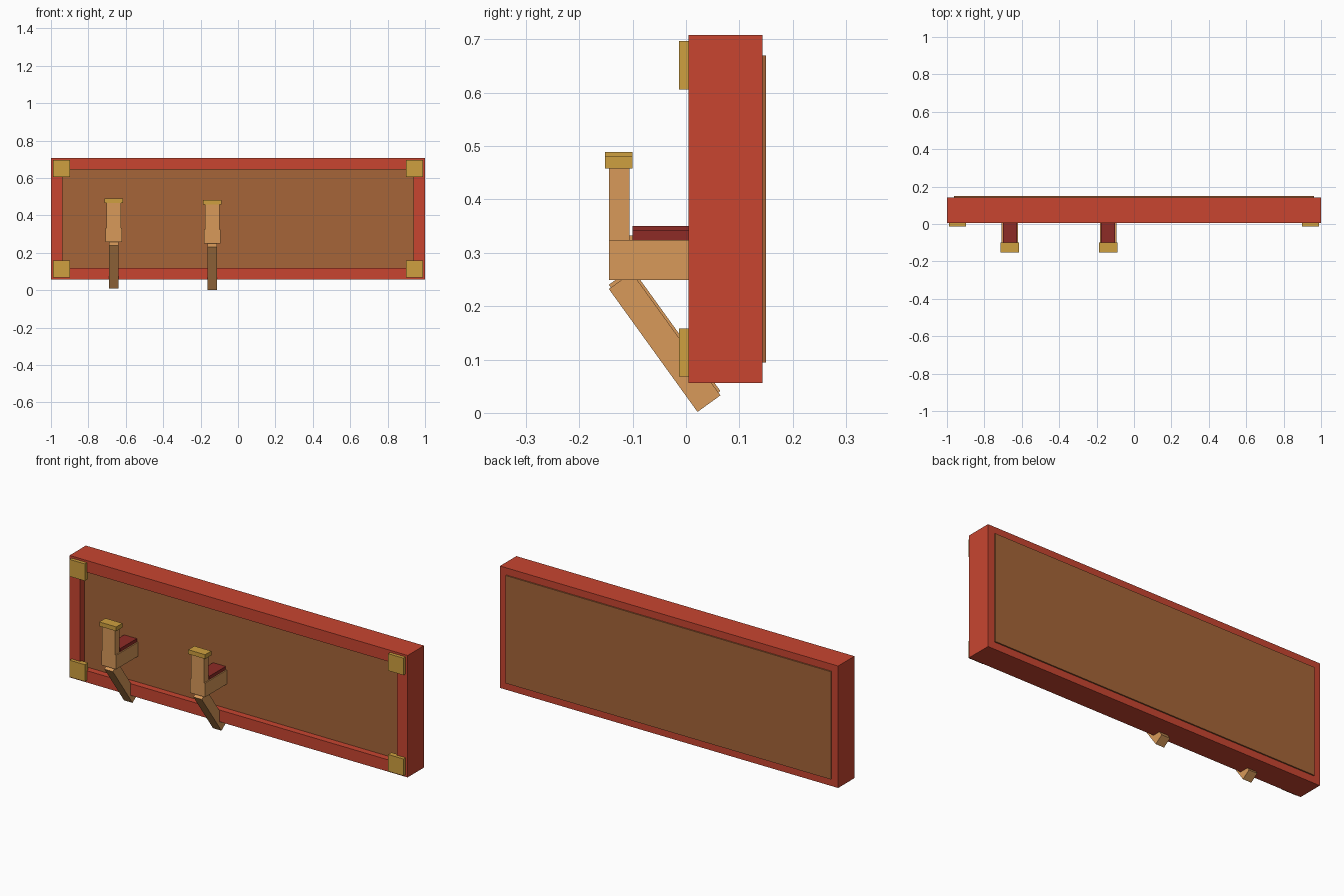
import bpy
from math import radians

if "Cube" in bpy.data.objects:
    bpy.data.objects.remove(bpy.data.objects["Cube"])


def material(name, rgb):
    m = bpy.data.materials.new(name)
    m.diffuse_color = (*rgb, 1)
    m.use_nodes = True
    m.node_tree.nodes["Principled BSDF"].inputs["Base Color"].default_value = m.diffuse_color
    return m


RED = material("red_paint", (0.58, 0.06, 0.03))
PANEL = material("panel_wood", (0.38, 0.13, 0.04))
WOOD = material("light_wood", (0.69, 0.32, 0.10))
GOLD = material("brass", (0.62, 0.35, 0.05))
PAD = material("dark_red_pad", (0.27, 0.024, 0.019))


def box(name, x, y, z, mat, tilt=0):
    """Box from (min, max) ranges, tilted about the x axis through its centre."""
    ranges = (x, y, z)
    bpy.ops.mesh.primitive_cube_add(size=1, location=[(a + b) / 2 for a, b in ranges])
    ob = bpy.context.object
    ob.name = name
    ob.scale = [b - a for a, b in ranges]
    bpy.ops.object.transform_apply(location=False, rotation=False, scale=True)
    ob.rotation_euler.x = tilt
    ob.data.materials.append(mat)
    return ob


# Frame: full-length rails with stiles between them
FRAME_Y = (0.005, 0.143)
box("bottom_rail", (-1, 1), FRAME_Y, (0.056, 0.119), RED)
box("top_rail", (-1, 1), FRAME_Y, (0.645, 0.708), RED)
for side, x in (("left", (-1, -0.937)), ("right", (0.937, 1))):
    box(side + "_stile", x, FRAME_Y, (0.119, 0.645), RED)

# Panel: recessed at the front, slightly proud at the back
box("panel", (-0.962, 0.962), (0.04, 0.15), (0.094, 0.67), PANEL)

# Brass corner plates
for side, x in (("left", (-0.988, -0.897)), ("right", (0.897, 0.988))):
    for level, z in (("bottom", (0.068, 0.158)), ("top", (0.606, 0.697))):
        box(f"{level}_{side}_corner_plate", x, (-0.013, 0.015), z, GOLD)


# Hook bracket: arm, upright post with cap, pad and diagonal brace
def bracket(label, cx, dz):
    def part(name, width, y, z, mat, tilt=0):
        box(f"{label}_{name}", (cx - width / 2, cx + width / 2), y,
            (z[0] + dz, z[1] + dz), mat, tilt)

    part("arm", 0.088, (-0.144, 0.045), (0.249, 0.324), WOOD)
    part("post", 0.077, (-0.144, -0.106), (0.324, 0.460), WOOD)
    part("post_cap", 0.1, (-0.152, -0.1), (0.458, 0.481), GOLD)
    part("pad", 0.075, (-0.1, 0.045), (0.324, 0.342), PAD)
    part("brace", 0.05, (-0.0665, -0.0135), (-0.0095, 0.2745), WOOD, radians(35.8))


bracket("left_bracket", -0.664, 0.008)
bracket("right_bracket", -0.138, 0)
